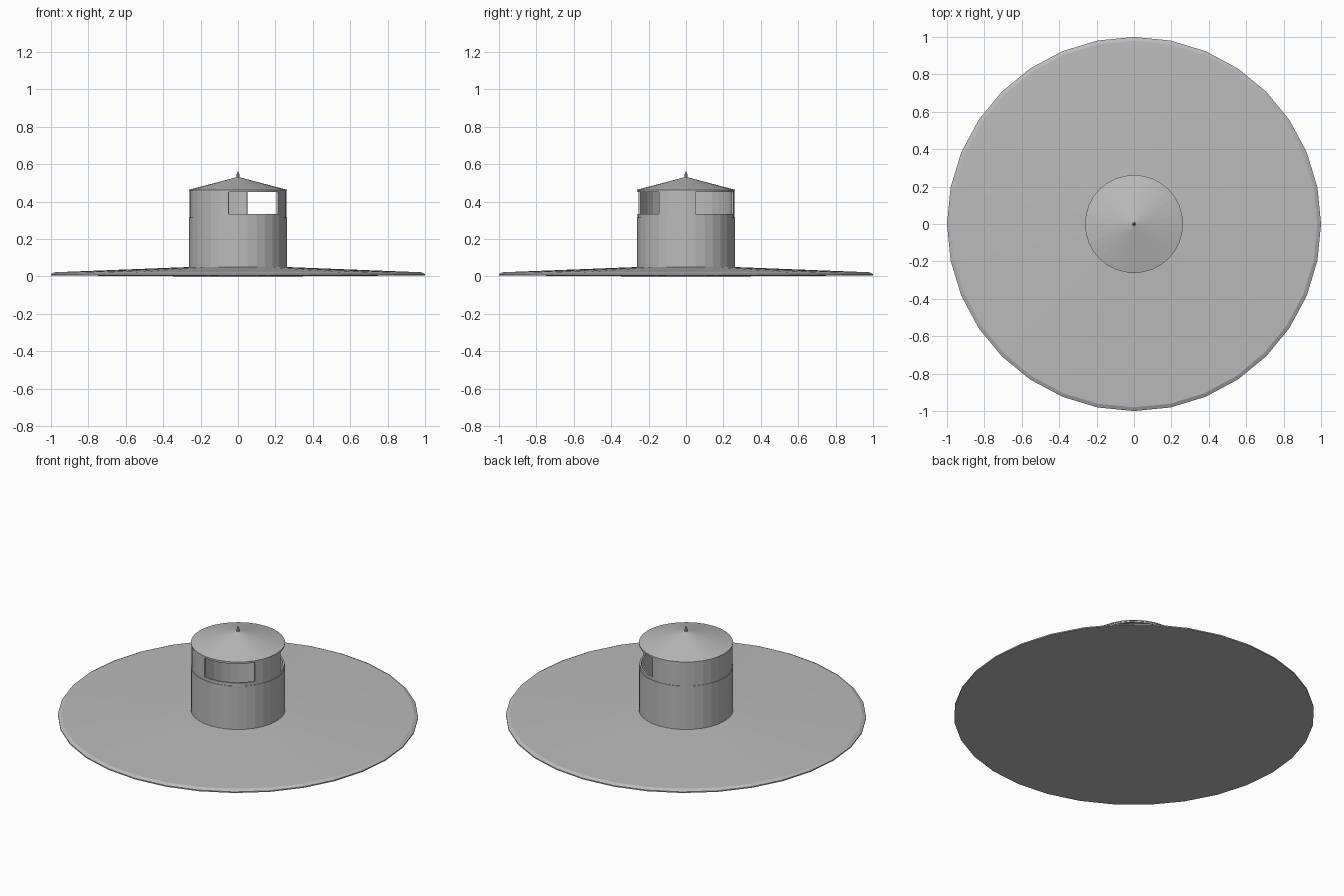
import bpy, bmesh, math

cube = bpy.data.objects.get("Cube")
if cube:
    bpy.data.objects.remove(cube)

SIDES = 32
STEP = 2 * math.pi / SIDES

grey = bpy.data.materials.new("plain grey")
grey.use_nodes = True
grey.diffuse_color = (0.5, 0.5, 0.5, 1)
grey.node_tree.nodes["Principled BSDF"].inputs["Base Color"].default_value = (0.5, 0.5, 0.5, 1)


def lathe(name, profile, sides=SIDES, skip=lambda column, row: False, wall=0):
    """Spin (radius, height) points about z, leaving out skipped panels."""
    bm = bmesh.new()
    rings = []
    for r, z in profile:
        count = sides if r > 0 else 1
        rings.append([bm.verts.new((r * math.cos(2 * math.pi * i / sides),
                                    r * math.sin(2 * math.pi * i / sides), z))
                      for i in range(count)])
    for row, (low, high) in enumerate(zip(rings, rings[1:])):
        for i in range(sides):
            if skip(i, row):
                continue
            j = (i + 1) % sides
            corners = [low[i % len(low)], low[j % len(low)],
                       high[j % len(high)], high[i % len(high)]]
            bm.faces.new(list(dict.fromkeys(corners)))
    mesh = bpy.data.meshes.new(name)
    bm.to_mesh(mesh)
    bm.free()
    mesh.materials.append(grey)
    ob = bpy.data.objects.new(name, mesh)
    bpy.context.collection.objects.link(ob)
    if wall:
        mod = ob.modifiers.new("wall thickness", "SOLIDIFY")
        mod.thickness = wall
        mod.offset = -1
        mod.use_even_offset = True
    return ob


# Wide shallow base with a bevelled rim
lathe("base_disc", [(0, 0), (0.25, 0), (1, 0.005), (1, 0.012),
                    (0.98, 0.022), (0.26, 0.05), (0, 0.05)])

# Hollow lower drum
lathe("lower_drum", [(0.262, 0.045), (0.262, 0.315)], wall=0.012)


# Upper drum with two wide openings, each six panels across
def is_opening(column, row):
    return row == 1 and (1 <= column < 7 or 23 <= column < 29)


lathe("upper_drum", [(0.259, 0.315), (0.259, 0.333), (0.259, 0.45), (0.259, 0.46)],
      skip=is_opening, wall=0.01)

# Conical roof and its finial
lathe("roof", [(0, 0.458), (0.262, 0.458), (0.262, 0.463), (0, 0.532)])
lathe("finial", [(0, 0.525), (0.009, 0.525), (0.007, 0.545), (0.003, 0.56), (0, 0.56)], sides=8)
